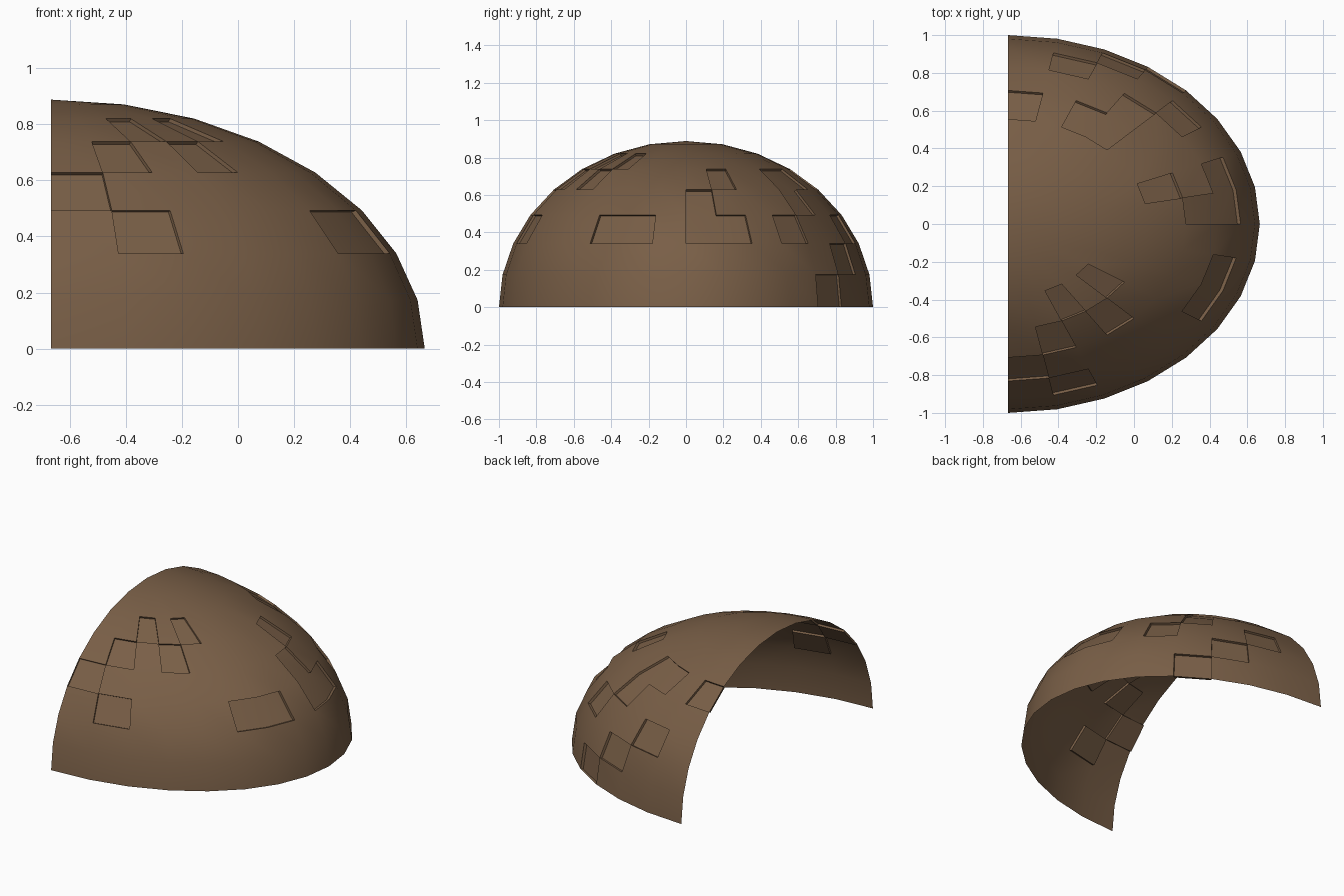
import bpy, bmesh, math
from mathutils import Matrix, Vector

if "Cube" in bpy.data.objects:
    bpy.data.objects.remove(bpy.data.objects["Cube"])

RX, RY, RZ = 1.332, 1.0, 0.888      # half axes of the dome
BACK = -RX / 2                      # open back plane
STEP = math.radians(11.25)
DEPTH = 0.014                       # how far the sunken stones sit in

# Sunken stones: ring above the ground -> columns counted from -y round to +y
SUNKEN = {
    0: (12,),
    1: (13,),
    2: (1, 5, 6, 8, 9, 11, 14),
    3: (0, 8, 12),
    4: (1, 3, 9, 12, 13, 15),
    5: (2, 4),
}

stone = bpy.data.materials.new("brown_stone")
stone.diffuse_color = (0.19, 0.113, 0.062, 1)
stone.use_nodes = True
stone.node_tree.nodes["Principled BSDF"].inputs["Base Color"].default_value = stone.diffuse_color

# Quarter of a sphere, open at the back and underneath
bm = bmesh.new()
bmesh.ops.create_uvsphere(bm, u_segments=32, v_segments=16, radius=1)
gone = [f for f in bm.faces
        if f.calc_center_median().x < 0 or f.calc_center_median().z < 0]
bmesh.ops.delete(bm, geom=gone, context='FACES')


def cell(face):
    c = face.calc_center_median()
    lat = math.atan2(c.z, math.hypot(c.x, c.y))
    lon = math.atan2(c.y, c.x)
    return int(lat / STEP), int((lon + math.pi / 2) / STEP)


# Push the chosen stones inwards, with side walls
picked = []
for f in bm.faces:
    ring, col = cell(f)
    if col in SUNKEN.get(ring, ()):
        picked.append(f)
res = bmesh.ops.extrude_face_region(bm, geom=picked)
left = [f for f in picked if f.is_valid]
if left:
    bmesh.ops.delete(bm, geom=left, context='FACES')
for v in res["geom"]:
    if isinstance(v, bmesh.types.BMVert):
        v.co *= 1 - DEPTH

# Stretch to the oval dome and centre it
for v in bm.verts:
    v.co = Vector((v.co.x * RX + BACK, v.co.y * RY, max(0, v.co.z * RZ)))

mesh = bpy.data.meshes.new("dome_shell")
bm.to_mesh(mesh)
bm.free()
mesh.materials.append(stone)
dome = bpy.data.objects.new("dome_shell", mesh)
bpy.context.collection.objects.link(dome)
bpy.context.view_layer.objects.active = dome
dome.select_set(True)
bpy.ops.object.shade_smooth_by_angle(angle=math.radians(30))
